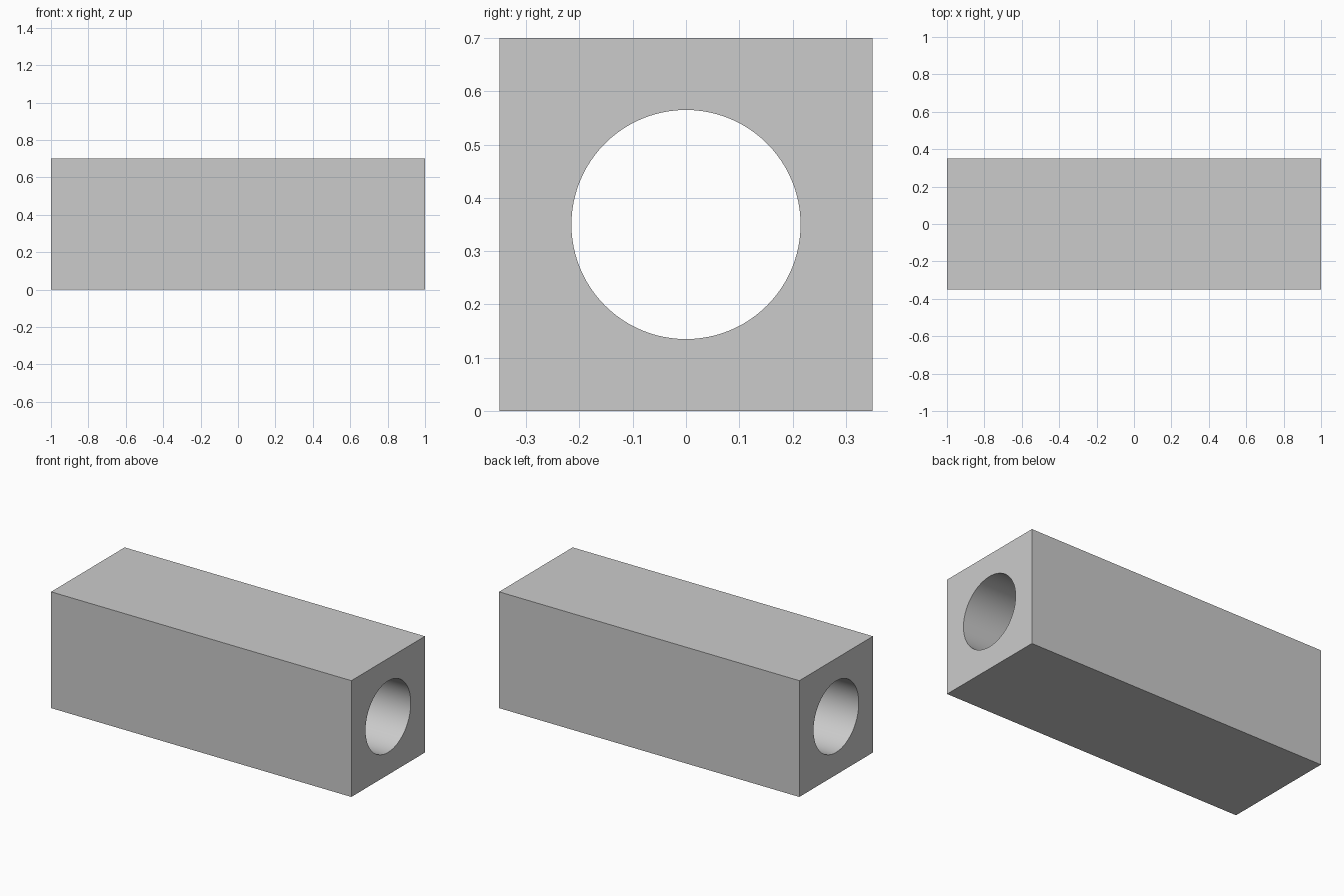
import bpy
import math

if "Cube" in bpy.data.objects:
    bpy.data.objects.remove(bpy.data.objects["Cube"])

LENGTH, WIDTH, BORE_RADIUS = 2.0, 0.70, 0.215
CENTRE = (0, 0, WIDTH / 2)

# Square block lying along x
bpy.ops.mesh.primitive_cube_add(size=1, location=CENTRE)
block = bpy.context.object
block.name = "bored_block"
block.scale = (LENGTH, WIDTH, WIDTH)
bpy.ops.object.transform_apply(location=False, rotation=False, scale=True)

# Cutter for the round bore through the full length
bpy.ops.mesh.primitive_cylinder_add(vertices=96, radius=BORE_RADIUS, depth=LENGTH + 0.4,
                                    location=CENTRE, rotation=(0, math.pi / 2, 0))
cutter = bpy.context.object
cutter.name = "bore_cutter"
cutter.hide_render = True

# Cut the bore, then drop the cutter
bore = block.modifiers.new("bore", 'BOOLEAN')
bore.operation = 'DIFFERENCE'
bore.solver = 'EXACT'
bore.object = cutter
bpy.ops.object.select_all(action='DESELECT')
block.select_set(True)
bpy.context.view_layer.objects.active = block
bpy.ops.object.modifier_apply(modifier=bore.name)
bpy.data.objects.remove(cutter, do_unlink=True)

# Smooth bore wall, sharp block edges
bpy.ops.object.shade_smooth_by_angle(angle=math.radians(30))
